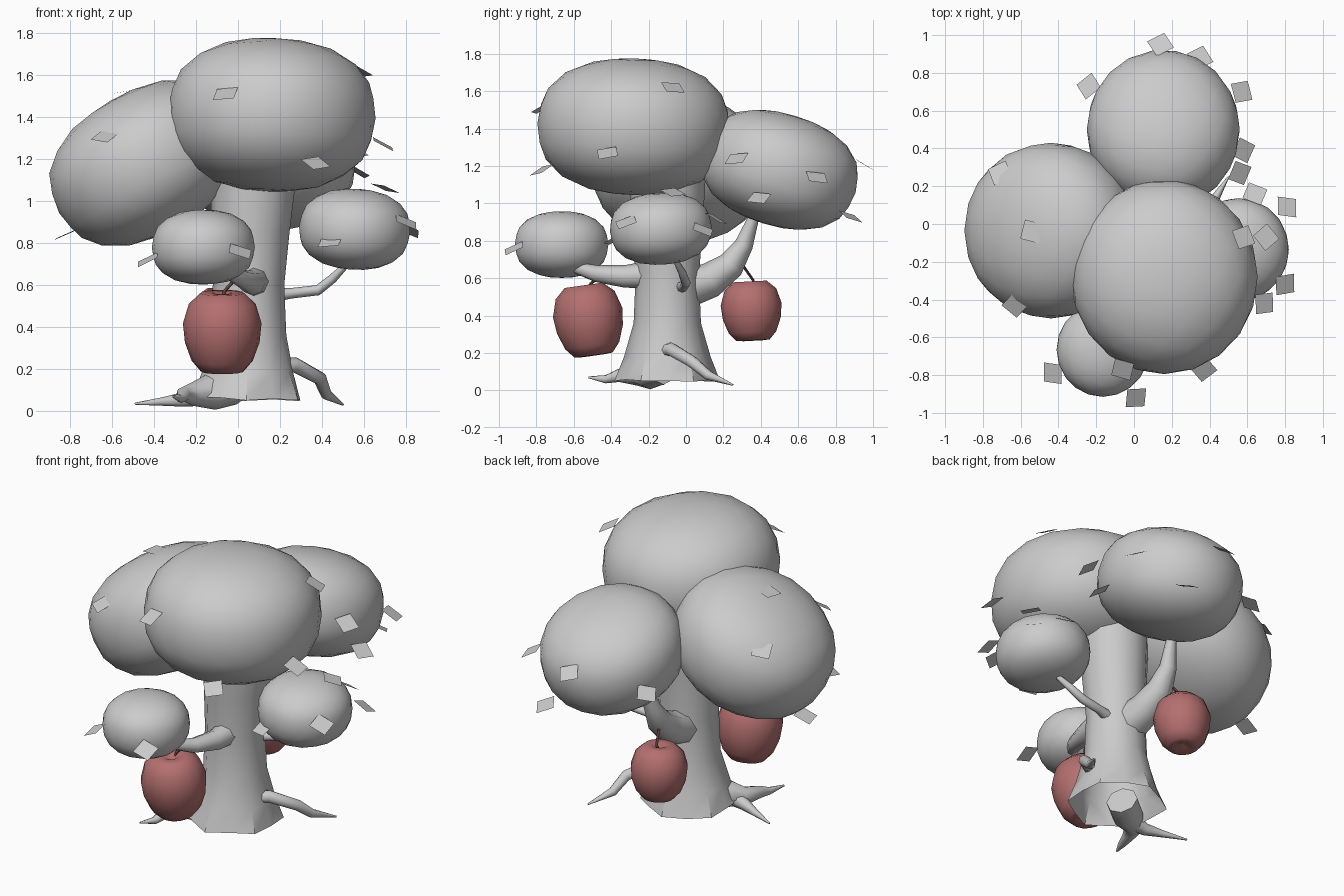
import bpy, bmesh, math, random
from mathutils import Vector, Matrix

if "Cube" in bpy.data.objects:
    bpy.data.objects.remove(bpy.data.objects["Cube"])

random.seed(4)


def finish(name, bm, mat=None, angle=40, recalc=True):
    if recalc:
        bmesh.ops.recalc_face_normals(bm, faces=bm.faces)
    me = bpy.data.meshes.new(name)
    bm.to_mesh(me)
    bm.free()
    ob = bpy.data.objects.new(name, me)
    bpy.context.collection.objects.link(ob)
    if mat:
        me.materials.append(mat)
    bpy.ops.object.select_all(action='DESELECT')
    ob.select_set(True)
    bpy.context.view_layer.objects.active = ob
    bpy.ops.object.shade_smooth_by_angle(angle=math.radians(angle))
    return ob


def skin(bm, rings, cap_start=True, cap_end=True):
    vs = [[bm.verts.new(p) for p in r] for r in rings]
    n = len(vs[0])
    for a, b in zip(vs, vs[1:]):
        for i in range(n):
            j = (i + 1) % n
            bm.faces.new((a[i], a[j], b[j], b[i]))
    if cap_start:
        bm.faces.new(vs[0][::-1])
    if cap_end:
        bm.faces.new(vs[-1])


def tube(name, path, sides=8, mat=None):
    """Tapered limb; path holds (x, y, z, radius)."""
    pts = [Vector(p[:3]) for p in path]
    rings, quat, last = [], None, None
    for i, p in enumerate(pts):
        t = (pts[min(i + 1, len(pts) - 1)] - pts[max(i - 1, 0)]).normalized()
        quat = t.to_track_quat('Z', 'Y') if quat is None else last.rotation_difference(t) @ quat
        last = t
        rings.append([p + quat @ Vector((math.cos(a), math.sin(a), 0)) * path[i][3]
                      for a in (2 * math.pi * k / sides for k in range(sides))])
    bm = bmesh.new()
    skin(bm, rings)
    return finish(name, bm, mat, 60)


def material(name, col):
    m = bpy.data.materials.new(name)
    m.diffuse_color = (*col, 1)
    m.use_nodes = True
    m.node_tree.nodes["Principled BSDF"].inputs["Base Color"].default_value = m.diffuse_color
    return m


red = material("apple_red", (0.46, 0.16, 0.16))
dark = material("stem_dark", (0.12, 0.05, 0.05))

# Trunk: open, ragged flared base
bm = bmesh.new()
rings = []
for k, (z, x, y, r) in enumerate([(0.05, 0.04, -0.1, 0.27), (0.18, 0.045, -0.1, 0.225),
                                  (0.36, 0.05, -0.1, 0.18), (0.6, 0.05, -0.1, 0.17),
                                  (0.85, 0.06, -0.1, 0.185), (1.05, 0.07, -0.1, 0.2),
                                  (1.25, 0.07, -0.1, 0.21)]):
    ring = []
    for i in range(12):
        a = 2 * math.pi * i / 12
        wave = (1 if i % 2 else -1) * (0.05, 0.03, 0, 0, 0, 0, 0)[k]
        ring.append((x + r * (1 + wave) * math.cos(a), y + r * (1 + wave) * math.sin(a),
                     z + (random.uniform(-0.005, 0.02) if k == 0 else 0)))
    rings.append(ring)
skin(bm, rings, cap_start=False)
finish("trunk", bm)

# Branches
tube("front_branch", [(0.08, -0.18, 0.62, 0.075), (0.07, -0.33, 0.61, 0.06), (0.03, -0.48, 0.625, 0.045),
                      (-0.05, -0.6, 0.66, 0.03), (-0.12, -0.66, 0.75, 0.015)])
tube("right_branch", [(0.16, -0.03, 0.55, 0.035), (0.25, -0.01, 0.56, 0.025), (0.38, 0.0, 0.575, 0.025),
                      (0.45, -0.02, 0.63, 0.022), (0.56, -0.08, 0.74, 0.01)])
tube("back_branch", [(0.03, 0.0, 0.55, 0.11), (0.02, 0.13, 0.59, 0.095), (0.01, 0.24, 0.67, 0.075),
                     (0.01, 0.31, 0.78, 0.05), (0.03, 0.36, 0.92, 0.03), (0.06, 0.4, 1.05, 0.015)])

# Roots
tube("right_root", [(0.18, -0.12, 0.21, 0.04), (0.27, -0.08, 0.22, 0.037), (0.39, 0.03, 0.155, 0.033),
                    (0.42, 0.12, 0.08, 0.027), (0.5, 0.25, 0.03, 0.005)])
tube("left_root", [(-0.02, -0.13, 0.12, 0.09), (-0.12, -0.2, 0.095, 0.09), (-0.22, -0.26, 0.08, 0.055),
                   (-0.26, -0.36, 0.08, 0.035), (-0.27, -0.43, 0.06, 0.022), (-0.31, -0.52, 0.07, 0.005)])
tube("left_root_fork", [(-0.16, -0.22, 0.08, 0.055), (-0.26, -0.21, 0.055, 0.035),
                        (-0.36, -0.17, 0.045, 0.02), (-0.49, -0.12, 0.035, 0.005)])

# Foliage clumps: centre, radii, (tilt x, tilt y) in degrees
clumps = {
    "top_foliage": ((0.16, -0.28, 1.41), (0.495, 0.515, 0.365), (-2, 2)),
    "left_foliage": ((-0.44, -0.035, 1.18), (0.475, 0.465, 0.34), (0, -30)),
    "back_foliage": ((0.155, 0.5, 1.18), (0.405, 0.425, 0.3), (-17, 0)),
    "front_foliage": ((-0.165, -0.665, 0.78), (0.245, 0.25, 0.178), (0, 0)),
    "right_foliage": ((0.555, -0.135, 0.865), (0.265, 0.272, 0.192), (3, 3)),
}
for name, (c, r, tilt) in clumps.items():
    bm = bmesh.new()
    bmesh.ops.create_icosphere(bm, subdivisions=3, radius=1)
    for v in bm.verts:
        s, h, p = math.hypot(v.co.x, v.co.y), abs(v.co.z), 2.35
        v.co *= (s ** p + h ** p) ** (-1 / p)
    m = (Matrix.Translation(c) @ Matrix.Rotation(math.radians(tilt[1]), 4, 'Y')
         @ Matrix.Rotation(math.radians(tilt[0]), 4, 'X') @ Matrix.Diagonal((*r, 1)))
    bm.transform(m)
    finish(name, bm)

# Loose square leaves on each clump, drooping outward
leaves = {
    "top_foliage": [(0.37, -0.77, 1.18), (-0.06, -0.77, 1.51), (0.69, -0.42, 1.27), (0.58, -0.07, 1.62)],
    "left_foliage": [(-0.63, -0.43, 1.31), (-0.54, -0.04, 1.52), (-0.71, 0.27, 1.32), (-0.82, 0.0, 0.84)],
    "back_foliage": [(0.14, 0.95, 1.21), (0.35, 0.88, 0.93), (-0.24, 0.73, 1.1), (0.57, 0.7, 1.14),
                     (0.58, 0.39, 1.03), (0.56, 0.27, 1.24)],
    "front_foliage": [(0.01, -0.92, 0.76), (-0.43, -0.79, 0.72)],
    "right_foliage": [(0.81, 0.09, 0.86), (0.7, -0.07, 1.06), (0.8, -0.32, 0.9), (0.44, -0.38, 0.81),
                      (0.64, 0.16, 0.92)],
}
for name, spots in leaves.items():
    bm = bmesh.new()
    for p in spots:
        out = (Vector(p) - Vector(clumps[name][0])).normalized()
        n = Vector((out.x * 0.6, out.y * 0.6, 1)).normalized()
        m = (Matrix.Translation(p) @ n.to_track_quat('Z', 'Y').to_matrix().to_4x4()
             @ Matrix.Rotation(random.uniform(0, 1.57), 4, 'Z'))
        bmesh.ops.create_grid(bm, x_segments=1, y_segments=1, size=0.052, matrix=m)
    finish(name.replace("foliage", "leaves"), bm, recalc=False)

# Apples with stems
profile = [(0.02, 0.8), (0.25, 0.97), (0.55, 0.97), (0.85, 0.7), (1.0, 0.22), (0.95, -0.25),
           (0.78, -0.7), (0.55, -0.96), (0.3, -0.98), (0.02, -0.85)]
for name, c, r, h, tilt, tip in [("front", (-0.075, -0.52, 0.375), 0.187, 0.195, 8, (-0.02, -0.45, 0.62)),
                                 ("back", (-0.06, 0.35, 0.425), 0.163, 0.163, 3, (-0.03, 0.31, 0.66))]:
    bm = bmesh.new()
    skin(bm, [[(r * q * math.cos(a), r * q * math.sin(a), h * z)
               for a in (2 * math.pi * k / 16 for k in range(16))] for q, z in profile])
    bm.transform(Matrix.Translation(c) @ Matrix.Rotation(math.radians(tilt), 4, 'X'))
    finish(name + "_apple", bm, red, 60)
    x, y, z = c
    tube(name + "_apple_stem", [(x, y, z + h * 0.75, 0.008), (x + 0.01, y + 0.01, z + h * 1.0, 0.008),
                                (*tip, 0.008)], 6, dark)
